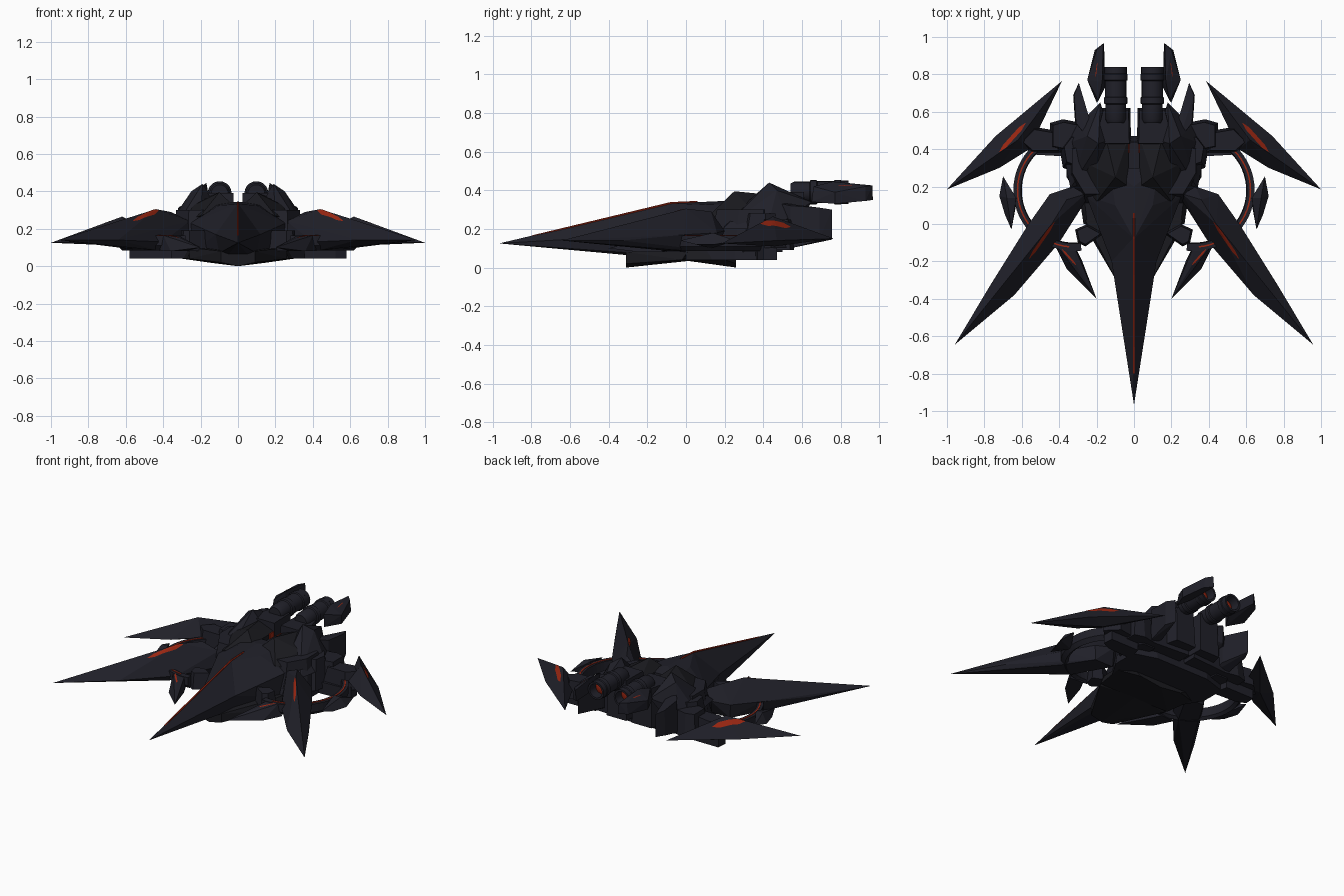
import bpy, bmesh, math
from mathutils import Vector
from mathutils.bvhtree import BVHTree


def material(name, rgb):
    m = bpy.data.materials.new(name)
    m.diffuse_color = (*rgb, 1)
    return m


HULL = material("dark blue grey hull", (0.0145, 0.0145, 0.022))
BLACK = material("black armour", (0.0105, 0.0105, 0.014))
RED = material("glowing red", (0.33, 0.02, 0.006))


def finish(name, bm, mats, mirror=True):
    me = bpy.data.meshes.new(name)
    bm.to_mesh(me)
    bm.free()
    ob = bpy.data.objects.new(name, me)
    bpy.context.collection.objects.link(ob)
    for m in mats:
        me.materials.append(m)
    if mirror:
        mod = ob.modifiers.new("mirror", 'MIRROR')
        mod.use_mirror_merge = False
    return ob


def shard(name, pts, mat=HULL, centre=False):
    """Faceted convex solid; centre=True spans both sides, otherwise mirrored."""
    bm = bmesh.new()
    if centre:
        pts = list(pts) + [(-x, y, z) for x, y, z in pts if x > 0]
    for p in pts:
        bm.verts.new(p)
    bmesh.ops.convex_hull(bm, input=bm.verts[:])
    bmesh.ops.delete(bm, geom=[v for v in bm.verts if not v.link_faces], context='VERTS')
    bmesh.ops.recalc_face_normals(bm, faces=bm.faces[:])
    return finish(name, bm, [mat], not centre)


def block(name, outline, z0, z1, mat=HULL, centre=False, inset=0.0):
    """Extruded outline whose top may shrink toward its middle."""
    c = sum((Vector(p) for p in outline), Vector((0, 0))) / len(outline)
    top = [Vector(p).lerp(c, inset) for p in outline]
    return shard(name, [(*p, z0) for p in outline] + [(*p, z1) for p in top], mat, centre)


def slit(name, target, a, b, width, n=10):
    """Spindle-shaped red plate laid on the top surface of a part."""
    tree = BVHTree.FromPolygons([v.co for v in target.data.vertices],
                                [p.vertices[:] for p in target.data.polygons])
    a, b = Vector(a), Vector(b)
    side = Vector((a.y - b.y, b.x - a.x)).normalized()
    bm = bmesh.new()
    rows = []
    for i in range(n + 1):
        t = i / n
        w = width * min(1, 2.5 * (1 - abs(2 * t - 1))) + 0.001
        row = []
        for s in (-1, 0, 1):
            p = a.lerp(b, t) + side * w * s
            hit = tree.ray_cast(Vector((p.x, p.y, 2)), Vector((0, 0, -1)))[0]
            row.append(bm.verts.new((p.x, p.y, (hit.z if hit else 0.1) + 0.003)))
        rows.append(row)
    for r, q in zip(rows, rows[1:]):
        for k in (0, 1):
            bm.faces.new((r[k], r[k + 1], q[k + 1], q[k]))
    bmesh.ops.recalc_face_normals(bm, faces=bm.faces[:])
    for f in bm.faces:
        if f.normal.z < 0:
            f.normal_flip()
    return finish(name, bm, [RED])


def arc(name, section, mat, start, end, centre=(0.32, 0.18), n=28):
    """Sweep an (r, z) section around a vertical axis."""
    bm = bmesh.new()
    rings = []
    for i in range(n + 1):
        t = math.radians(start + (end - start) * i / n)
        rings.append([bm.verts.new((centre[0] + r * math.cos(t), centre[1] + r * math.sin(t), z))
                      for r, z in section])
    m = len(section)
    for p, q in zip(rings, rings[1:]):
        for k in range(m):
            bm.faces.new((p[k], p[(k + 1) % m], q[(k + 1) % m], q[k]))
    bm.faces.new(rings[0])
    bm.faces.new(rings[-1])
    bmesh.ops.recalc_face_normals(bm, faces=bm.faces[:])
    return finish(name, bm, [mat])


# Long nose spike and the central body
shard("nose_spike", [(0, -0.967, 0.125), (0, -0.08, 0.335), (0.085, -0.36, 0.15), (0.12, -0.2, 0.17),
                     (0.1, -0.2, 0.07), (0.05, -0.31, 0.065), (0.13, 0.1, 0.2), (0.1, 0.1, 0.06),
                     (0, 0.1, 0.34)], HULL, True)
shard("mid_body", [(0, -0.08, 0.332), (0.12, -0.2, 0.17), (0.1, -0.2, 0.07), (0, 0.2, 0.345),
                   (0.255, 0.15, 0.23), (0.27, 0.2, 0.05), (0.1, 0.1, 0.325), (0.13, 0.3, 0.33),
                   (0.25, 0.3, 0.25)], HULL, True)
shard("nose_ridge_stripe", [(0.005, -0.8, 0.163), (0.005, -0.08, 0.334), (0.005, 0.06, 0.341),
                            (0, -0.8, 0.166), (0, -0.08, 0.339), (0, 0.06, 0.345)], RED, True)
block("rear_body", [(0.27, 0.1), (0.36, 0.25), (0.36, 0.42), (0.2, 0.47), (0.02, 0.47)],
      0.04, 0.3, HULL, True, 0.25)
block("stern", [(0.02, 0.4), (0.34, 0.4), (0.3, 0.54), (0.02, 0.56)], 0.09, 0.28, HULL, False, 0.1)

# Belly keel plates and side bulges
shard("front_keel", [(0, -0.31, 0.0), (0.09, -0.31, 0.02), (0.09, -0.31, 0.08), (0.26, -0.02, 0.04),
                     (0, 0.02, 0.035), (0.26, 0.02, 0.1), (0.02, 0.1, 0.09)], BLACK, True)
shard("rear_keel", [(0, 0.0, 0.036), (0.27, 0.0, 0.04), (0.3, 0.2, 0.04), (0, 0.26, 0.0),
                    (0.16, 0.26, 0.02), (0.28, 0.26, 0.08), (0.25, 0.0, 0.1)], BLACK, True)
block("side_pod", [(0.16, -0.05), (0.25, 0.0), (0.315, -0.03), (0.3, -0.1), (0.26, -0.12)],
      0.08, 0.19, HULL, False, 0.2)

# Front wing blades
front = shard("front_wing", [(0.958, -0.645, 0.14), (0.64, -0.38, 0.14), (0.4, -0.1, 0.13),
                             (0.26, 0.12, 0.14), (0.26, 0.16, 0.24), (0.33, 0.2, 0.19),
                             (0.45, 0.16, 0.18), (0.57, -0.01, 0.17), (0.59, -0.06, 0.15),
                             (0.77, -0.33, 0.14), (0.44, 0.0, 0.305), (0.36, 0.13, 0.29),
                             (0.56, -0.05, 0.09), (0.43, -0.08, 0.085), (0.3, 0.15, 0.085),
                             (0.44, 0.15, 0.085), (0.68, -0.34, 0.11)])
slit("front_wing_slit", front, (0.425, 0.01), (0.56, -0.185), 0.007)

# Rear wing blades with their arms
rear = shard("rear_wing", [(0.385, 0.765, 0.15), (0.74, 0.47, 0.14), (1.0, 0.185, 0.125),
                           (0.56, 0.4, 0.16), (0.72, 0.3, 0.14), (0.62, 0.45, 0.265),
                           (0.64, 0.46, 0.11)])
slit("rear_wing_slit", rear, (0.58, 0.54), (0.72, 0.385), 0.010)
block("rear_arm", [(0.25, 0.36), (0.28, 0.54), (0.38, 0.56), (0.45, 0.54), (0.45, 0.4)],
      0.09, 0.25, HULL, False, 0.2)
block("wing_joint", [(0.38, 0.38), (0.42, 0.5), (0.54, 0.52), (0.62, 0.44), (0.55, 0.38)],
      0.1, 0.22, HULL, False, 0.2)
block("joint_foot", [(0.34, 0.36), (0.36, 0.47), (0.575, 0.47), (0.58, 0.4), (0.52, 0.37)],
      0.04, 0.12)

# Side rings with glowing line, outer fins and front claws
arc("side_ring", [(0.285, 0.165), (0.325, 0.165), (0.325, 0.11), (0.3, 0.085), (0.28, 0.1)],
    HULL, -97, 72)
arc("ring_glow_line", [(0.299, 0.163), (0.307, 0.163), (0.307, 0.168), (0.299, 0.168)],
    RED, -85, 66)
shard("ring_fin", [(0.7, 0.255, 0.14), (0.72, 0.15, 0.12), (0.69, 0.05, 0.12), (0.655, -0.03, 0.14),
                   (0.625, 0.13, 0.1), (0.63, 0.14, 0.18), (0.68, 0.14, 0.18)])
claw = shard("front_claw", [(0.2, -0.4, 0.1), (0.28, -0.19, 0.08), (0.32, -0.11, 0.08),
                            (0.42, -0.12, 0.08), (0.36, -0.24, 0.08), (0.32, -0.12, 0.165),
                            (0.4, -0.13, 0.165), (0.31, -0.22, 0.15)])
slit("claw_slit", claw, (0.385, -0.135), (0.31, -0.22), 0.004)

# Layered armour shards on the back
shard("collar_shard", [(0.03, 0.2, 0.33), (0.1, 0.25, 0.395), (0.2, 0.12, 0.27), (0.26, 0.2, 0.25),
                       (0.25, 0.32, 0.32), (0.03, 0.46, 0.33), (0.16, 0.5, 0.37),
                       (0.03, 0.25, 0.25)], BLACK)
shard("shoulder_shard", [(0.34, 0.19, 0.2), (0.385, 0.42, 0.2), (0.19, 0.43, 0.44),
                         (0.25, 0.47, 0.4), (0.2, 0.25, 0.28), (0.12, 0.45, 0.34),
                         (0.18, 0.65, 0.34), (0.22, 0.6, 0.25), (0.31, 0.52, 0.25)])
block("haunch_shard", [(0.24, 0.25), (0.38, 0.3), (0.4, 0.42), (0.34, 0.5), (0.25, 0.5)],
      0.08, 0.28, HULL, False, 0.35)
shard("spine_glow", [(x, y, z) for x in (0.024, 0.03) for y in (0.38, 0.46) for z in (0.3, 0.335)], RED)

# Rear stabiliser fins
shard("tail_fin", [(0.295, 0.755, 0.145), (0.295, 0.755, 0.3), (0.325, 0.69, 0.14),
                   (0.32, 0.69, 0.31), (0.315, 0.54, 0.1), (0.31, 0.54, 0.32), (0.24, 0.45, 0.1),
                   (0.24, 0.45, 0.34), (0.24, 0.57, 0.13), (0.24, 0.57, 0.32)])
block("engine_mount", [(0.015, 0.42), (0.02, 0.62), (0.17, 0.62), (0.2, 0.5), (0.17, 0.42)],
      0.12, 0.39, HULL, False, 0.1)

# Engine barrels turned from a profile, with a red core
profile = [(0, 0.54), (0.045, 0.54), (0.055, 0.56), (0.055, 0.64), (0.063, 0.645), (0.063, 0.675),
           (0.057, 0.68), (0.057, 0.765), (0.064, 0.77), (0.064, 0.8), (0.06, 0.805),
           (0.06, 0.84), (0.047, 0.84), (0.043, 0.78), (0, 0.8)]
bm = bmesh.new()
SIDES = 20
rings = [[bm.verts.new((0.098 + r * math.cos(math.tau * k / SIDES), y,
                        0.39 + r * math.sin(math.tau * k / SIDES))) for k in range(SIDES)]
         for r, y in profile]
for i, (p, q) in enumerate(zip(rings, rings[1:])):
    for k in range(SIDES):
        f = bm.faces.new((p[k], q[k], q[(k + 1) % SIDES], p[(k + 1) % SIDES]))
        f.material_index = 1 if i >= len(profile) - 2 else 0
bmesh.ops.remove_doubles(bm, verts=bm.verts[:], dist=0.0005)
bmesh.ops.recalc_face_normals(bm, faces=bm.faces[:])
engine = finish("engine", bm, [HULL, RED])
bpy.context.view_layer.objects.active = engine
engine.select_set(True)
bpy.ops.object.shade_smooth_by_angle(angle=math.radians(30))

# Engine side shields
shield = shard("engine_shield", [(0.16, 0.967, 0.35), (0.165, 0.965, 0.425), (0.21, 0.93, 0.345),
                                 (0.2, 0.93, 0.42), (0.25, 0.77, 0.33), (0.25, 0.77, 0.39),
                                 (0.2, 0.65, 0.34), (0.19, 0.66, 0.42), (0.155, 0.73, 0.36),
                                 (0.17, 0.76, 0.445), (0.17, 0.86, 0.35)])
slit("shield_slit", shield, (0.197, 0.86), (0.205, 0.79), 0.001)
